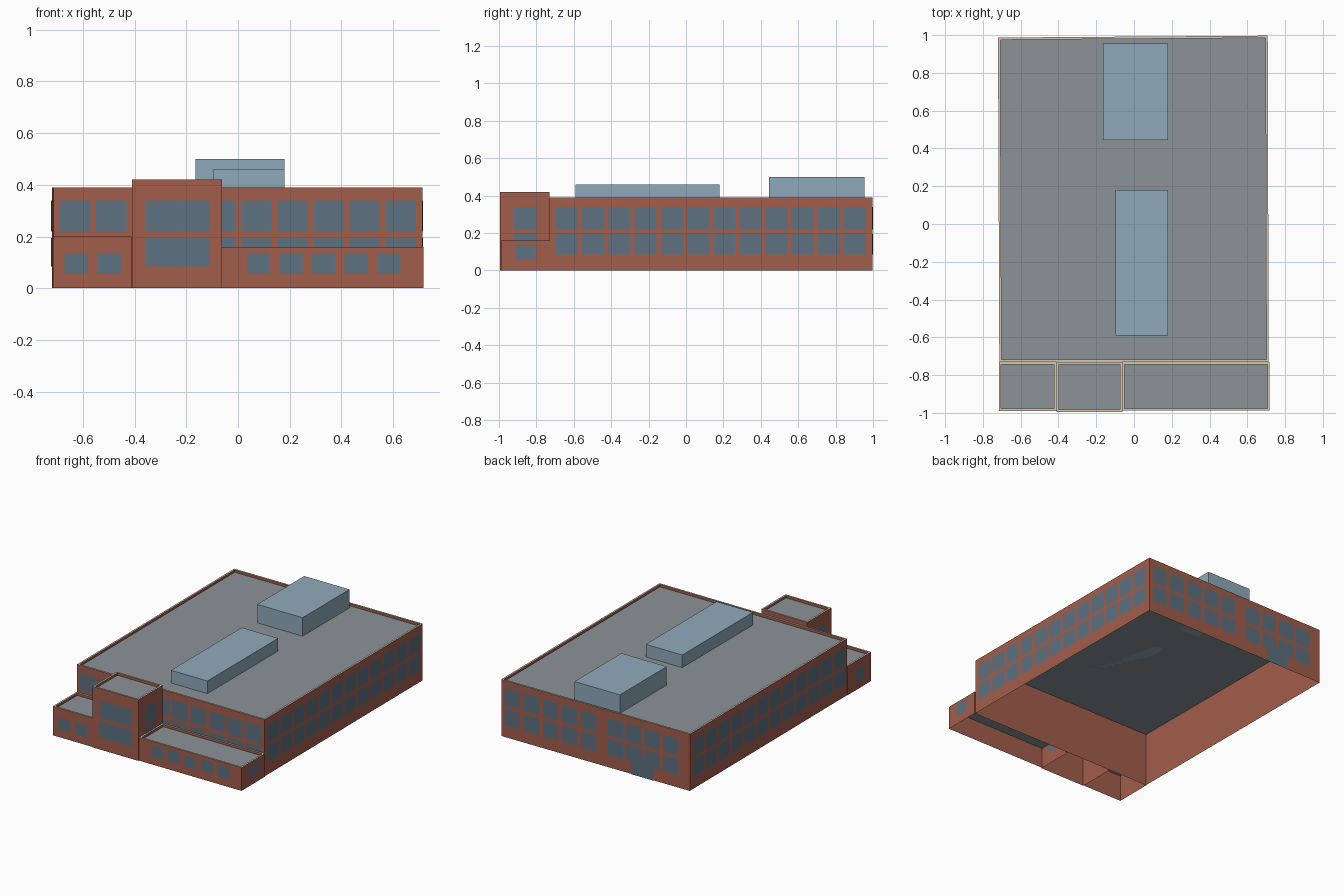
import bpy, bmesh
from mathutils import Vector

if "Cube" in bpy.data.objects:
    bpy.data.objects.remove(bpy.data.objects["Cube"])


def mat(name, rgb):
    m = bpy.data.materials.new(name)
    m.diffuse_color = (*rgb, 1)
    m.use_nodes = True
    m.node_tree.nodes["Principled BSDF"].inputs["Base Color"].default_value = m.diffuse_color
    return m


BRICK = mat("brick", (0.36, 0.11, 0.07))
CAP = mat("cap_stone", (0.68, 0.58, 0.45))
ROOF = mat("roof_grey", (0.26, 0.29, 0.31))
GLASS = mat("window_glass", (0.11, 0.165, 0.215))
UNIT = mat("rooftop_blue", (0.28, 0.40, 0.50))


def finish(name, bm, *mats):
    me = bpy.data.meshes.new(name)
    bm.to_mesh(me)
    bm.free()
    for m in mats:
        me.materials.append(m)
    ob = bpy.data.objects.new(name, me)
    bpy.context.collection.objects.link(ob)
    return ob


def block(name, pts, h, drop=0.017, rim=0.012):
    """Open-bottomed wall shell with a capped parapet and a sunken flat roof."""
    cx = sum(p[0] for p in pts) / 4
    cy = sum(p[1] for p in pts) / 4
    inset = [(x - rim if x > cx else x + rim, y - rim if y > cy else y + rim) for x, y in pts]
    bm = bmesh.new()
    rings = [[bm.verts.new((x, y, z)) for x, y in poly]
             for poly, z in ((pts, 0), (pts, h), (inset, h), (inset, h - drop))]
    for r in range(3):
        for i in range(4):
            j = (i + 1) % 4
            f = bm.faces.new((rings[r][i], rings[r][j], rings[r + 1][j], rings[r + 1][i]))
            f.material_index = 1 if r == 1 else 0
    finish(name + "_walls", bm, BRICK, CAP)
    bm = bmesh.new()
    bm.faces.new([bm.verts.new((x, y, h - drop)) for x, y in pts])
    finish(name + "_roof", bm, ROOF)


def windows(name, a, b, panes, off=0.003):
    """Panes on the wall from a to b (outside to the right): (distance, width, z0, z1)."""
    a, b = Vector((*a, 0)), Vector((*b, 0))
    d = (b - a).normalized()
    n = Vector((d.y, -d.x, 0)) * off
    bm = bmesh.new()
    for c, w, z0, z1 in panes:
        bm.faces.new([bm.verts.new(a + d * (c + s * w / 2) + n + Vector((0, 0, z)))
                      for s, z in ((-1, z0), (1, z0), (1, z1), (-1, z1))])
    finish(name, bm, GLASS)


def row(start, step, count, w, *levels):
    return [(start + step * i, w, z0, z1) for z0, z1 in levels for i in range(count)]


UP, LOW, SMALL = (0.22, 0.34), (0.085, 0.195), (0.055, 0.136)

# Main hall, counter-clockwise from the front left corner
main = [(-0.713, -0.73), (0.713, -0.73), (0.708, 0.997), (-0.72, 0.987)]
block("main_hall", main, 0.39)
windows("front_windows", main[0], main[1], row(0.083, 0.14, 10, 0.118, UP, LOW))
windows("right_windows", main[1], main[2], row(0.094, 0.14, 12, 0.118, UP, LOW))
windows("left_windows", main[3], main[0], row(0.094, 0.14, 12, 0.118, UP, LOW))
windows("back_windows", main[2], main[3],
        row(0.085, 0.145, 5, 0.115, UP, LOW) + row(0.866, 0.14, 4, 0.115, UP, LOW))
windows("back_door", main[2], main[3], [(1.07, 0.17, 0, 0.14)], 0.004)


# Front annexes
def rect(x0, x1, y0, y1=-0.731):
    return [(x0, y0), (x1, y0), (x1, y1), (x0, y1)]


left = rect(-0.716, -0.411, -0.99)
block("left_annex", left, 0.20)
windows("left_annex_windows", left[0], left[1], row(0.09, 0.127, 2, 0.092, SMALL))
windows("left_annex_side_window", left[3], left[0], [(0.13, 0.1, *SMALL)])

tower = rect(-0.41, -0.062, -0.994)
block("entrance_tower", tower, 0.42)
windows("tower_windows", tower[0], tower[1], row(0.112, 0.126, 2, 0.123, UP, LOW))
for name, i in (("right", 1), ("left", 3)):
    windows("tower_" + name + "_windows", tower[i], tower[(i + 1) % 4],
            row(0.132, 0, 1, 0.123, UP, LOW))

right = rect(-0.061, 0.718, -0.988)
block("right_annex", right, 0.16)
windows("right_annex_windows", right[0], right[1], row(0.14, 0.126, 5, 0.09, SMALL))
windows("right_annex_side_window", right[1], right[2], [(0.13, 0.1, *SMALL)])

# Rooftop boxes
for name, x0, x1, y0, y1, top in (("rear_rooftop_box", -0.165, 0.18, 0.445, 0.955, 0.50),
                                  ("front_rooftop_box", -0.097, 0.18, -0.59, 0.18, 0.46)):
    bm = bmesh.new()
    bmesh.ops.create_cube(bm, size=1)
    base = 0.373
    for v in bm.verts:
        v.co = (x0 if v.co.x < 0 else x1, y0 if v.co.y < 0 else y1, base if v.co.z < 0 else top)
    finish(name, bm, UNIT)
